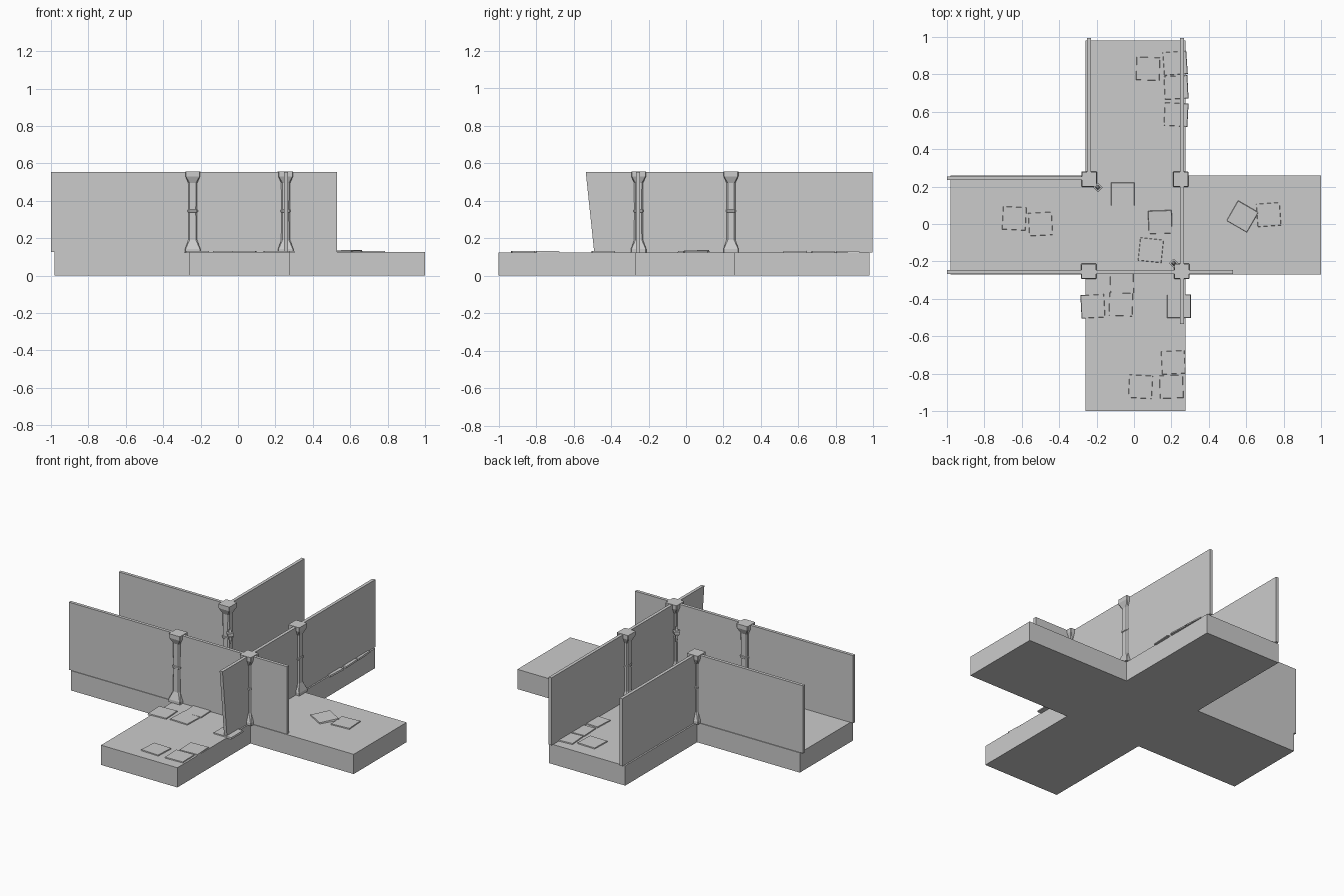
import bpy, bmesh, math
from mathutils import Matrix, Vector

if "Cube" in bpy.data.objects:
    bpy.data.objects.remove(bpy.data.objects["Cube"])

FLOOR, TOP = 0.125, 0.553


def finish(bm, name):
    bmesh.ops.recalc_face_normals(bm, faces=bm.faces)
    me = bpy.data.meshes.new(name)
    bm.to_mesh(me)
    bm.free()
    ob = bpy.data.objects.new(name, me)
    bpy.context.collection.objects.link(ob)
    return ob


def prism(name, pts, depth):
    """Extrude a polygon of 3D points along a vector."""
    bm = bmesh.new()
    face = bm.faces.new([bm.verts.new(p) for p in pts])
    ext = bmesh.ops.extrude_face_region(bm, geom=[face])
    bmesh.ops.translate(bm, vec=Vector(depth),
                        verts=[v for v in ext['geom'] if isinstance(v, bmesh.types.BMVert)])
    return finish(bm, name)


def loft(name, profile, loc, spin=0.0):
    """Stack chamfered-square rings given as (half width, chamfer, z)."""
    bm = bmesh.new()
    rings = []
    for w, c, z in profile:
        k = w - c
        pts = [(k, -w), (w, -k), (w, k), (k, w), (-k, w), (-w, k), (-w, -k), (-k, -w)]
        rings.append([bm.verts.new((x, y, z)) for x, y in pts])
    for a, b in zip(rings, rings[1:]):
        for i in range(8):
            bm.faces.new((a[i], a[(i + 1) % 8], b[(i + 1) % 8], b[i]))
    bm.faces.new(rings[0])
    bm.faces.new(rings[-1])
    ob = finish(bm, name)
    ob.location = loc
    ob.rotation_euler.z = spin
    return ob


# Cross-shaped floor slab
l, r, f, b = -0.26, 0.275, -0.27, 0.26
outline = [(l, -1), (r, -1), (r, f), (1, f), (1, b), (r, b),
           (r, 0.98), (l, 0.98), (l, b), (-0.98, b), (-0.98, f), (l, f)]
prism("floor_slab", [(x, y, 0) for x, y in outline], (0, 0, FLOOR))


# Thin walls, the long right one with a slanted broken end
def wall_x(name, x0, x1, y):
    prism(name, [(x0, y, FLOOR), (x1, y, FLOOR), (x1, y, TOP), (x0, y, TOP)], (0, 0.02, 0))


def wall_y(name, bottom_y, top_y, x):
    prism(name, [(x, bottom_y, FLOOR), (x, 0.995, FLOOR), (x, 0.995, TOP), (x, top_y, TOP)],
          (0.02, 0, 0))


wall_x("wall_back_left", -1, -0.24, 0.235)
wall_x("wall_front", -1, 0.53, -0.266)
wall_y("wall_left", 0.24, 0.24, -0.25)
wall_y("wall_right", -0.49, -0.535, 0.246)

# Columns with flared foot, middle band and capital
column = [(0.041, 0.003, 0.124), (0.041, 0.003, 0.142), (0.024, 0.007, 0.19),
          (0.023, 0.007, 0.338), (0.027, 0.007, 0.341), (0.027, 0.007, 0.351),
          (0.023, 0.007, 0.354), (0.024, 0.007, 0.495), (0.039, 0.003, 0.53),
          (0.039, 0.003, 0.556)]
for name, x, y in [("back_left", -0.24, 0.24), ("back_right", 0.25, 0.24),
                   ("front_left", -0.242, -0.253), ("front_right", 0.255, -0.253)]:
    loft("column_" + name, column, (x, y, 0))

# Torches leaning on two inner column corners
torch = [(0.005, 0.001, 0.33), (0.008, 0.001, 0.37), (0.018, 0.002, 0.385),
         (0.018, 0.002, 0.4), (0.01, 0.001, 0.402), (0.003, 0.0005, 0.43)]
for name, x, y, dx, dy in [("left", -0.193, 0.196, -1, 1), ("right", 0.213, -0.21, 1, -1)]:
    loft("torch_" + name, torch, (x, y, 0), math.pi / 4)
    bm = bmesh.new()
    bmesh.ops.create_cube(bm, size=1, matrix=Matrix.Diagonal((0.04, 0.01, 0.01, 1)))
    arm = finish(bm, "torch_bracket_" + name)
    arm.location = (x + dx * 0.016, y + dy * 0.016, 0.36)
    arm.rotation_euler.z = -math.pi / 4

# Loose paving tiles: x, y, turn in degrees, tilt in degrees
tiles = [
    (0.58, 0.04, -30, 2), (0.72, 0.05, 4, 0),
    (0.14, 0.01, 2, 3), (-0.06, 0.16, 0, 0), (0.09, -0.14, -6, 0),
    (-0.22, -0.44, 3, 0), (-0.07, -0.43, -2, 0), (-0.065, -0.31, 2, 0),
    (0.24, -0.44, 0, 0), (0.2, -0.87, 2, 0), (0.035, -0.87, -3, 0), (0.21, -0.74, 3, 0),
    (0.225, 0.585, -3, 0), (0.22, 0.86, 4, 0), (0.075, 0.83, -2, 0), (0.225, 0.73, 3, 0),
    (-0.5, 0.0, 3, 0), (-0.64, 0.03, -3, 0),
]
for i, (x, y, turn, tilt) in enumerate(tiles):
    bm = bmesh.new()
    bmesh.ops.create_cube(bm, size=1, matrix=Matrix.Diagonal((0.127, 0.125, 0.01, 1)))
    # worn, inset upper edge
    for v in bm.verts:
        if v.co.z > 0:
            v.co.x *= 0.96
            v.co.y *= 0.96
    t = finish(bm, f"paving_tile_{i + 1}")
    t.location = (x, y, FLOOR + (0.004 if tilt else 0.001))
    t.rotation_euler = (math.radians(tilt), 0, math.radians(turn))
